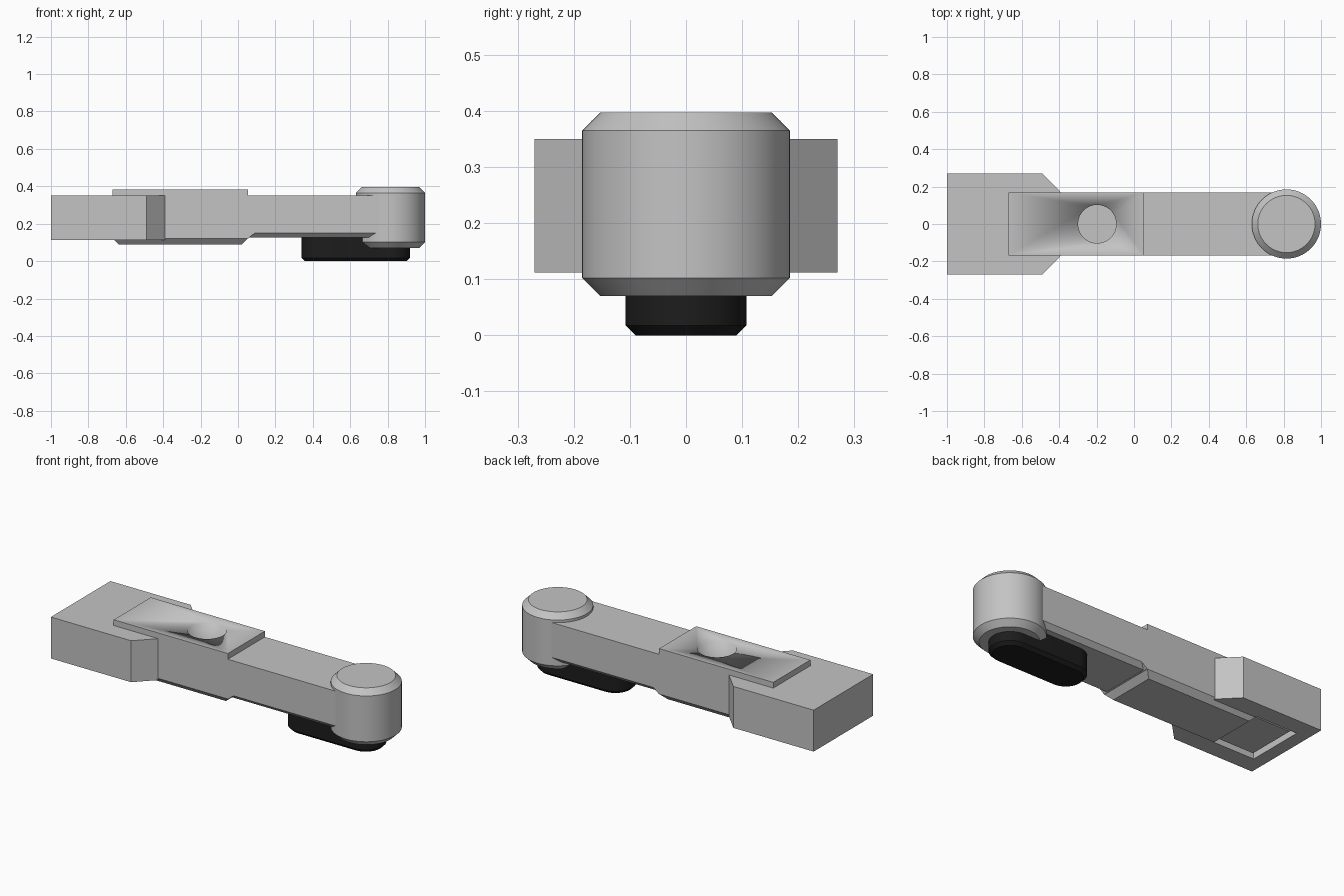
import bpy, bmesh, math

if "Cube" in bpy.data.objects:
    bpy.data.objects.remove(bpy.data.objects["Cube"])


def material(name, value):
    m = bpy.data.materials.new(name)
    m.diffuse_color = (value, value, value, 1)
    m.use_nodes = True
    m.node_tree.nodes["Principled BSDF"].inputs["Base Color"].default_value = m.diffuse_color
    return m


grey = material("grey metal", 0.55)
black = material("black rubber", 0.012)


def rect(x0, x1, hy):
    return [(x0, -hy), (x1, -hy), (x1, hy), (x0, hy)]


def stadium(x0, x1, r, n=32):
    """Capsule outline between two centres (a circle when x0 == x1)."""
    pts = []
    for cx, start in ((x1, -math.pi / 2), (x0, math.pi / 2)):
        last = n + 1 if x0 != x1 else n
        for i in range(last):
            a = start + math.pi * i / n
            pts.append((cx + r * math.cos(a), r * math.sin(a)))
    return pts


def loft(name, rings, mat, smooth=False):
    """Solid through outlines with equal point counts, listed bottom to top."""
    bm = bmesh.new()
    loops = [[bm.verts.new((x, y, z)) for x, y in pts] for pts, z in rings]
    n = len(loops[0])
    for a, b in zip(loops, loops[1:]):
        for i in range(n):
            j = (i + 1) % n
            bm.faces.new((a[i], a[j], b[j], b[i]))
    bm.faces.new(loops[0][::-1])
    bm.faces.new(loops[-1])
    bmesh.ops.recalc_face_normals(bm, faces=bm.faces)
    me = bpy.data.meshes.new(name)
    bm.to_mesh(me)
    bm.free()
    ob = bpy.data.objects.new(name, me)
    bpy.context.collection.objects.link(ob)
    me.materials.append(mat)
    if smooth:
        bpy.ops.object.select_all(action='DESELECT')
        ob.select_set(True)
        bpy.context.view_layer.objects.active = ob
        bpy.ops.object.shade_smooth_by_angle(angle=math.radians(30))
    return ob


def cut(ob, cutter):
    mod = ob.modifiers.new("cut", 'BOOLEAN')
    mod.operation = 'DIFFERENCE'
    mod.solver = 'EXACT'
    mod.object = cutter
    cutter.hide_render = True
    cutter.hide_viewport = True
    cutter.display_type = 'WIRE'


W = 0.168  # half width of the arm

# Wide end block with clipped corners and a shallow pocket underneath
outline = [(-1, -0.27), (-0.49, -0.27), (-0.39, -W), (-0.39, W), (-0.49, 0.27), (-1, 0.27)]
block = loft("end_block", [(outline, 0.112), (outline, 0.35)], grey)
pocket = rect(-0.925, -0.66, W)
cut(block, loft("pocket_cutter", [(pocket, 0.05), (pocket, 0.15)], grey))

# Tail of the arm, lying in the pocket
loft("arm_tail", [(rect(-0.9, -0.65, 0.143), 0.125), (rect(-0.925, -0.65, W), 0.15),
                  (rect(-0.925, -0.65, W), 0.2)], grey)

# Thick middle section with chamfered underside and a blind round hole
middle = loft("arm_middle", [(rect(-0.64, 0.02, 0.138), 0.09), (rect(-0.672, 0.053, W), 0.122),
                             (rect(-0.672, 0.053, W), 0.383)], grey, True)
hole = stadium(-0.197, -0.197, 0.102)
cut(middle, loft("hole_cutter", [(hole, 0.2), (hole, 0.5)], grey, True))

# Slim front arm with chamfered lower edges, and its sloped shoulder
loft("arm_front", [(rect(0.053, 0.72, 0.143), 0.125), (rect(0.053, 0.74, W), 0.15),
                   (rect(0.053, 0.74, W), 0.35)], grey)
loft("arm_shoulder", [(rect(0.05, 0.055, W), 0.122), (rect(0.05, 0.09, W), 0.15)], grey)

# Round boss at the tip, chamfered top and bottom
loft("round_boss", [(stadium(0.815, 0.815, r), z) for r, z in
                    ((0.153, 0.07), (0.185, 0.102), (0.185, 0.365), (0.153, 0.397))], grey, True)

# Black rubber foot
loft("foot_pad", [(stadium(0.448, 0.812, r), z) for r, z in
                  ((0.09, 0), (0.108, 0.018), (0.108, 0.14))], black, True)
